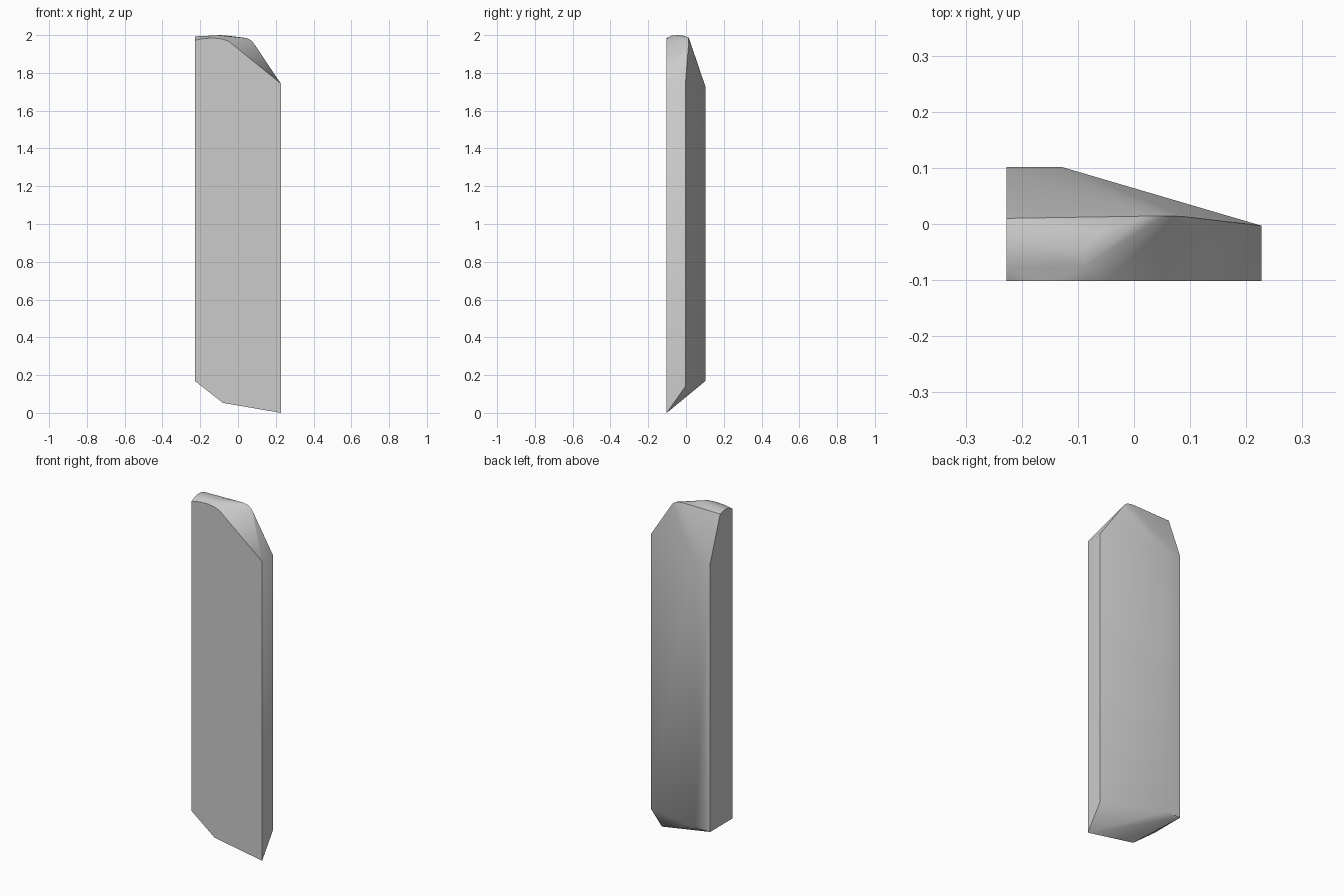
import bpy, bmesh, math

cube = bpy.data.objects.get("Cube")
if cube:
    bpy.data.objects.remove(cube, do_unlink=True)

X, Y = 0.227, 0.102   # half width and half depth

# Bottom: pointed front right corner rising to the back and left
bottom = [(X, -Y, 0), (-0.08, -Y, 0.053), (-X, -Y, 0.168),
          (-X, Y, 0.168), (-0.13, Y, 0.168), (X, -0.003, 0.14)]

# Shoulders where the upright sides end
shoulders = [(X, -Y, 1.743), (X, -0.003, 1.743), (-0.13, Y, 1.73), (-X, Y, 1.73)]

# Rounded crown: front arc, crest and back ridge
front_arc = [(-X, -Y, 1.973), (-0.18, -Y, 1.982), (-0.13, -Y, 1.985),
             (-0.085, -Y, 1.98), (-0.05, -Y, 1.968)]
crest = [(-X, -0.08, 1.986), (-X, -0.05, 1.993), (-X, -0.02, 1.993),
         (-0.09, -0.075, 1.997), (-0.09, -0.045, 2.0), (-0.06, -0.015, 1.997)]
ridge = [(-X, 0.01, 1.985), (0.02, 0.014, 1.988), (0.055, 0.014, 1.982),
         (0.075, 0.014, 1.968), (0.09, 0.013, 1.947)]

# Faceted slab wrapped around the corner points
bm = bmesh.new()
for p in bottom + shoulders + front_arc + crest + ridge:
    bm.verts.new(p)
bmesh.ops.convex_hull(bm, input=bm.verts[:])
bmesh.ops.delete(bm, geom=[v for v in bm.verts if not v.link_faces], context='VERTS')
bmesh.ops.dissolve_limit(bm, angle_limit=math.radians(0.5), verts=bm.verts[:], edges=bm.edges[:])
bmesh.ops.recalc_face_normals(bm, faces=bm.faces[:])
mesh = bpy.data.meshes.new("stone_slab")
bm.to_mesh(mesh)
bm.free()
slab = bpy.data.objects.new("stone_slab", mesh)
bpy.context.collection.objects.link(slab)

# Plain grey stone
grey = (0.6, 0.6, 0.6, 1)
mat = bpy.data.materials.new("grey_stone")
mat.use_nodes = True
mat.diffuse_color = grey
bsdf = next(n for n in mat.node_tree.nodes if n.type == 'BSDF_PRINCIPLED')
bsdf.inputs["Base Color"].default_value = grey
mesh.materials.append(mat)

bpy.ops.object.select_all(action='DESELECT')
slab.select_set(True)
bpy.context.view_layer.objects.active = slab
bpy.ops.object.shade_smooth_by_angle(angle=math.radians(35))
